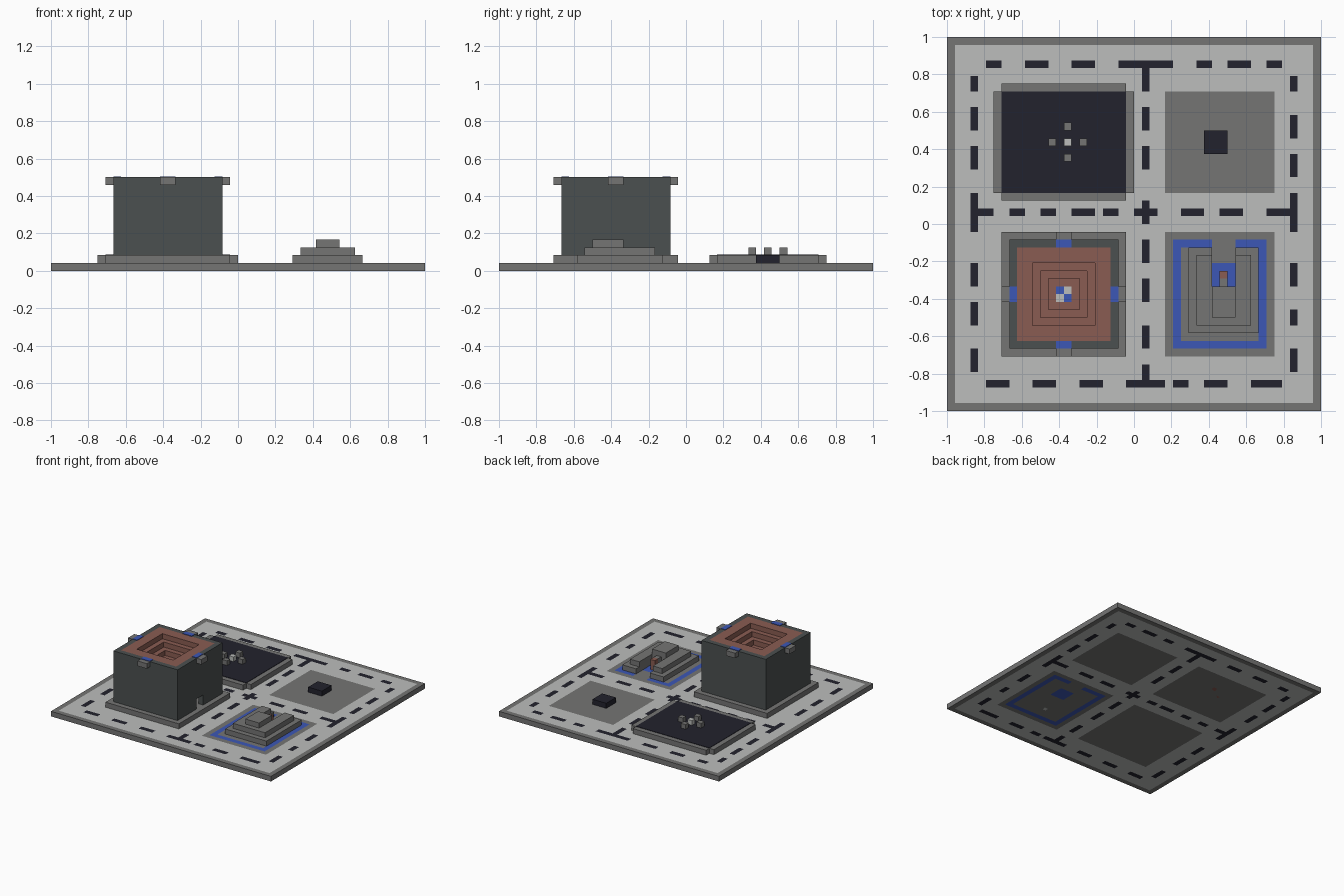
import bpy
import bmesh

U = 1 / 24  # size of one building block
if "Cube" in bpy.data.objects:
    bpy.data.objects.remove(bpy.data.objects["Cube"])


def material(name, rgb):
    linear = [((c / 255 + 0.055) / 1.055) ** 2.4 for c in rgb] + [1]
    mat = bpy.data.materials.new(name)
    mat.use_nodes = True
    mat.diffuse_color = linear
    mat.node_tree.nodes["Principled BSDF"].inputs["Base Color"].default_value = linear
    return mat


GREY = material("grey stone", (117, 117, 116))
LIGHT = material("light paving", (188, 190, 188))
NAVY = material("dark navy", (34, 34, 45))
WALL = material("slate wall", (75, 80, 80))
BRICK = material("red brick", (138, 92, 82))
BLUE = material("blue water", (60, 87, 182))


def finish(name, bm, *mats):
    bmesh.ops.recalc_face_normals(bm, faces=bm.faces)
    mesh = bpy.data.meshes.new(name)
    bm.to_mesh(mesh)
    bm.free()
    for mat in mats:
        mesh.materials.append(mat)
    obj = bpy.data.objects.new(name, mesh)
    bpy.context.collection.objects.link(obj)
    return obj


def prism(name, mat, points, z0, z1):
    """Upright block with the given outline, in block units."""
    bm = bmesh.new()
    face = bm.faces.new([bm.verts.new((x * U, y * U, z0 * U)) for x, y in points])
    top = bmesh.ops.extrude_face_region(bm, geom=[face])["geom"]
    verts = [v for v in top if isinstance(v, bmesh.types.BMVert)]
    bmesh.ops.translate(bm, verts=verts, vec=(0, 0, (z1 - z0) * U))
    return finish(name, bm, mat)


def box(name, mat, x0, x1, y0, y1, z0, z1):
    return prism(name, mat, [(x0, y0), (x1, y0), (x1, y1), (x0, y1)], z0, z1)


def frame(name, mat, centre, outer, inner, z0, z1):
    """Square tube around a centre, given by its half widths."""
    bm = bmesh.new()
    corners = [(-1, -1), (1, -1), (1, 1), (-1, 1)]
    rings = [[bm.verts.new(((centre + a * r) * U, (centre + b * r) * U, z * U))
              for a, b in corners]
             for r, z in ((outer, z0), (outer, z1), (inner, z1), (inner, z0))]
    for k in range(4):
        lower, upper = rings[k], rings[(k + 1) % 4]
        for i in range(4):
            j = (i + 1) % 4
            bm.faces.new((lower[i], lower[j], upper[j], upper[i]))
    return finish(name, bm, mat)


# Ground slab: each cell is coloured by the last rectangle that covers it
patches = [(LIGHT, -23, 23, -23, 23)]
patches += [(GREY, -17, -1, 4, 17), (GREY, 4, 18, 4, 17),
            (GREY, 4, 18, -17, -1), (GREY, -17, -1, -17, -1)]
# Moat with a gap at the back, and the small sunken pond
patches += [(BLUE, 5, 17, -16, -2), (GREY, 6, 16, -15, -3),
            (GREY, 10, 13, -3, -2), (BLUE, 10, 13, -8, -5)]

# Dashed road markings: rows keyed by y, columns keyed by x
rows = {
    20: [(-19, -17), (-14, -11), (-8, -5), (-2, 5), (8, 10), (12, 15), (17, 19)],
    1: [(-21, -18), (-16, -14), (-12, -10), (-8, -5), (-4, -2), (0, 3),
        (6, 9), (11, 14), (17, 21)],
    -21: [(-19, -16), (-13, -10), (-7, -4), (-1, 4), (5, 7), (9, 12), (15, 19)],
}
columns = {
    -21: [(17, 19), (12, 15), (7, 10), (-1, 4), (-8, -5), (-13, -10), (-19, -16)],
    1: [(17, 21), (12, 15), (7, 10), (0, 3), (-5, -2), (-10, -7), (-16, -13), (-21, -18)],
    20: [(17, 19), (11, 14), (6, 9), (-1, 4), (-8, -5), (-13, -11), (-19, -16)],
}
for y, dashes in rows.items():
    patches += [(NAVY, a, b, y, y + 1) for a, b in dashes]
for x, dashes in columns.items():
    patches += [(NAVY, x, x + 1, a, b) for a, b in dashes]

palette = [GREY, LIGHT, NAVY, BLUE]
bm = bmesh.new()
bmesh.ops.create_grid(bm, x_segments=48, y_segments=48, size=1)
for face in bm.faces:
    cx, cy = (face.calc_center_median() / U).xy
    for mat, x0, x1, y0, y1 in patches:
        if x0 < cx < x1 and y0 < cy < y1:
            face.material_index = palette.index(mat)
slab = finish("ground_slab", bm, *palette)
thick = slab.modifiers.new("thickness", "SOLIDIFY")
thick.thickness = U
thick.offset = 1
# Make sure the grid faces up so that the slab grows from the ground
if slab.data.polygons[0].normal.z < 0:
    slab.data.flip_normals()

# Pool: rim with notched corners, water and five jets
rim = [(-17, 3), (-1, 3), (-1, 4), (0, 4), (0, 17), (-1, 17),
       (-1, 18), (-17, 18), (-17, 17), (-18, 17), (-18, 4), (-17, 4)]
prism("pool_rim", GREY, rim, 1, 2)
box("pool_water", NAVY, -17, -1, 4, 17, 2, 2.08)
for dx, dy in ((0, 0), (2, 0), (-2, 0), (0, 2), (0, -2)):
    x, y = -9 + dx, 10 + dy
    mat = GREY if dx or dy else LIGHT
    box("pool_jet", mat, x, x + 1, y, y + 1, 2, 3)
    box("jet_foot", BRICK, x, x + 1, y, y + 1, 0, 0.02)

# Small dark crate on the empty plot
box("crate", NAVY, 9, 12, 9, 12, 1, 2)

# Main building: plinth, hollow wall with a door, stepped brick basin
MID = -9
box("building_plinth", GREY, -17, -1, -17, -1, 1, 2)
wall = frame("building_wall", WALL, MID, 7, 6, 2, 12)
cutter = box("door_cutter", WALL, -4, -1, -10, -8, 1, 4)
cutter.hide_render = True
door = wall.modifiers.new("door", "BOOLEAN")
door.operation = "DIFFERENCE"
door.object = cutter
bpy.context.view_layer.objects.active = wall
bpy.ops.object.modifier_apply(modifier=door.name)
bpy.data.objects.remove(cutter)
box("basin_floor", BRICK, -15, -3, -15, -3, 8, 9)
for outer, inner, top in ((6, 4, 12), (4, 3, 11), (3, 2, 10)):
    frame("basin_step", BRICK, MID, outer, inner, 9, top)
for dx in (-1, 0):
    for dy in (-1, 0):
        mat = LIGHT if dx == dy else BLUE
        box("basin_tile", mat, MID + dx, MID + dx + 1, MID + dy, MID + dy + 1, 9, 9.1)

# Water spouts at the middle of each side
for side in (-1, 1):
    for across in (False, True):
        for name, mat, near, far, z0, z1 in (("spout", GREY, 7, 8, 11, 12),
                                             ("spout_channel", BLUE, 6, 7, 12, 12.1)):
            a, b = sorted((MID + side * near, MID + side * far))
            if across:
                box(name, mat, a, b, MID - 1, MID + 1, z0, z1)
            else:
                box(name, mat, MID - 1, MID + 1, a, b, z0, z1)

# Stepped monument with a passage open to the back
for step in (0, 1):
    x0, x1, y0, y1 = 7 + step, 16 - step, step - 14, -3 - step
    outline = [(x0, y0), (x1, y0), (x1, y1), (13, y1),
               (13, -8), (10, -8), (10, y1), (x0, y1)]
    prism("monument_tier", GREY, outline, 1 + step, 2 + step)
box("monument_top", GREY, 10, 13, -12, -8, 3, 4)
box("altar_back", GREY, 11, 12, -8, -7, 1, 3)
box("altar", BRICK, 11, 12, -7, -6, 1, 3)
box("foundation_stone", LIGHT, 10, 12, -13, -12, 0, 0.02)
